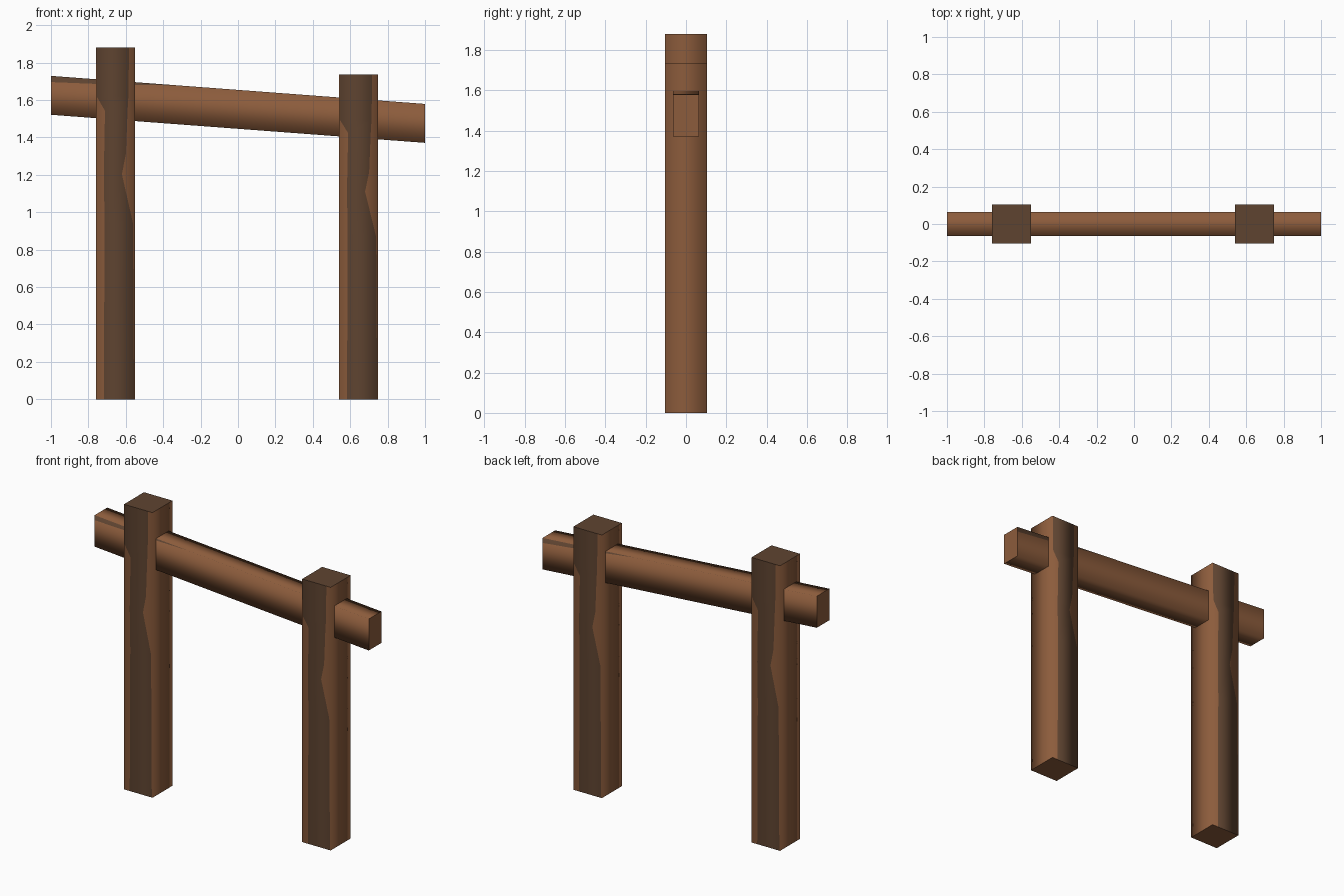
import bpy
import bmesh
from mathutils import Vector

cube = bpy.data.objects.get("Cube")
if cube:
    bpy.data.objects.remove(cube, do_unlink=True)


def make_material(name, rgb):
    mat = bpy.data.materials.new(name)
    mat.use_nodes = True
    mat.diffuse_color = (*rgb, 1)
    mat.node_tree.nodes["Principled BSDF"].inputs["Base Color"].default_value = (*rgb, 1)
    return mat


LIGHT, DARK = 0, 1
materials = [make_material("light brown wood", (0.263, 0.107, 0.045)),
             make_material("dark brown wood", (0.113, 0.057, 0.030))]


def make_timber(name, rings, place, round_normal, end_colours):
    """Square timber. Each ring is (position along it, edges of the dark
    grain band on the front, edges of the dark grain band on the back)."""
    bm = bmesh.new()
    loops = []
    for t, (f0, f1), (b0, b1) in rings:
        outline = [(-1, -1), (f0, -1), (f1, -1), (1, -1),
                   (1, 1), (b1, 1), (b0, 1), (-1, 1)]
        loops.append([bm.verts.new(place(u, v, t)) for u, v in outline])
    # Walls, with the grain bands in the darker wood
    for low, high in zip(loops, loops[1:]):
        for i in range(8):
            j = (i + 1) % 8
            face = bm.faces.new((low[i], low[j], high[j], high[i]))
            face.material_index = DARK if i in (1, 5) else LIGHT
            face.smooth = True
    # Sawn ends
    caps = []
    for loop, colour in zip((loops[0], loops[-1]), end_colours):
        face = bm.faces.new(loop)
        face.material_index = colour
        caps.append(face)
    bmesh.ops.recalc_face_normals(bm, faces=bm.faces)
    mesh = bpy.data.meshes.new(name)
    bm.to_mesh(mesh)
    bm.free()
    for mat in materials:
        mesh.materials.append(mat)
    # Rounded shading round the walls, crisp ends
    normals = [None] * len(mesh.loops)
    for poly in mesh.polygons:
        for k in poly.loop_indices:
            point = mesh.vertices[mesh.loops[k].vertex_index].co
            normals[k] = round_normal(point) if poly.use_smooth else poly.normal.copy()
    mesh.normals_split_custom_set(normals)
    obj = bpy.data.objects.new(name, mesh)
    bpy.context.collection.objects.link(obj)
    return obj


# Upright posts: height fraction, left and right edge of the dark band
POST_HALF = 0.104
GRAIN = [(0, -0.6, 0.95), (0.5, -0.56, 0.9), (0.64, -0.6, 0.33),
         (0.7, -0.58, 0.54), (0.82, -0.54, 0.62), (0.86, -0.95, 0.66), (1, -0.97, 0.7)]
post_rings = [(t, (a, b), (-b, -a)) for t, a, b in GRAIN]

for name, x, height in (("right_post", -0.655, 1.88), ("left_post", 0.645, 1.735)):
    post = make_timber(
        name, post_rings,
        lambda u, v, t: (u * POST_HALF, v * POST_HALF, t * height),
        lambda p: Vector((p.x, p.y, 0)).normalized(),
        (LIGHT, DARK))
    post.location.x = x

# Sloping crossbeam with upright ends and a tapering dark streak near the top
BEAM_Y, BEAM_Z = 0.065, 0.104
MIDDLE, SLOPE = 1.55, -0.075
THIN = (0.99, 0.995)
STREAK = (0.68, 0.995)
beam_rings = [(-1, STREAK, THIN), (-0.7, (0.78, 0.995), THIN), (-0.33, THIN, THIN),
              (0.33, THIN, THIN), (0.7, THIN, (0.78, 0.995)), (1, THIN, STREAK)]
make_timber(
    "crossbeam", beam_rings,
    lambda u, v, t: (t, v * BEAM_Y, MIDDLE + SLOPE * t + u * BEAM_Z),
    lambda p: Vector((0, p.y / BEAM_Y, (p.z - MIDDLE - SLOPE * p.x) / BEAM_Z)).normalized(),
    (LIGHT, LIGHT))
